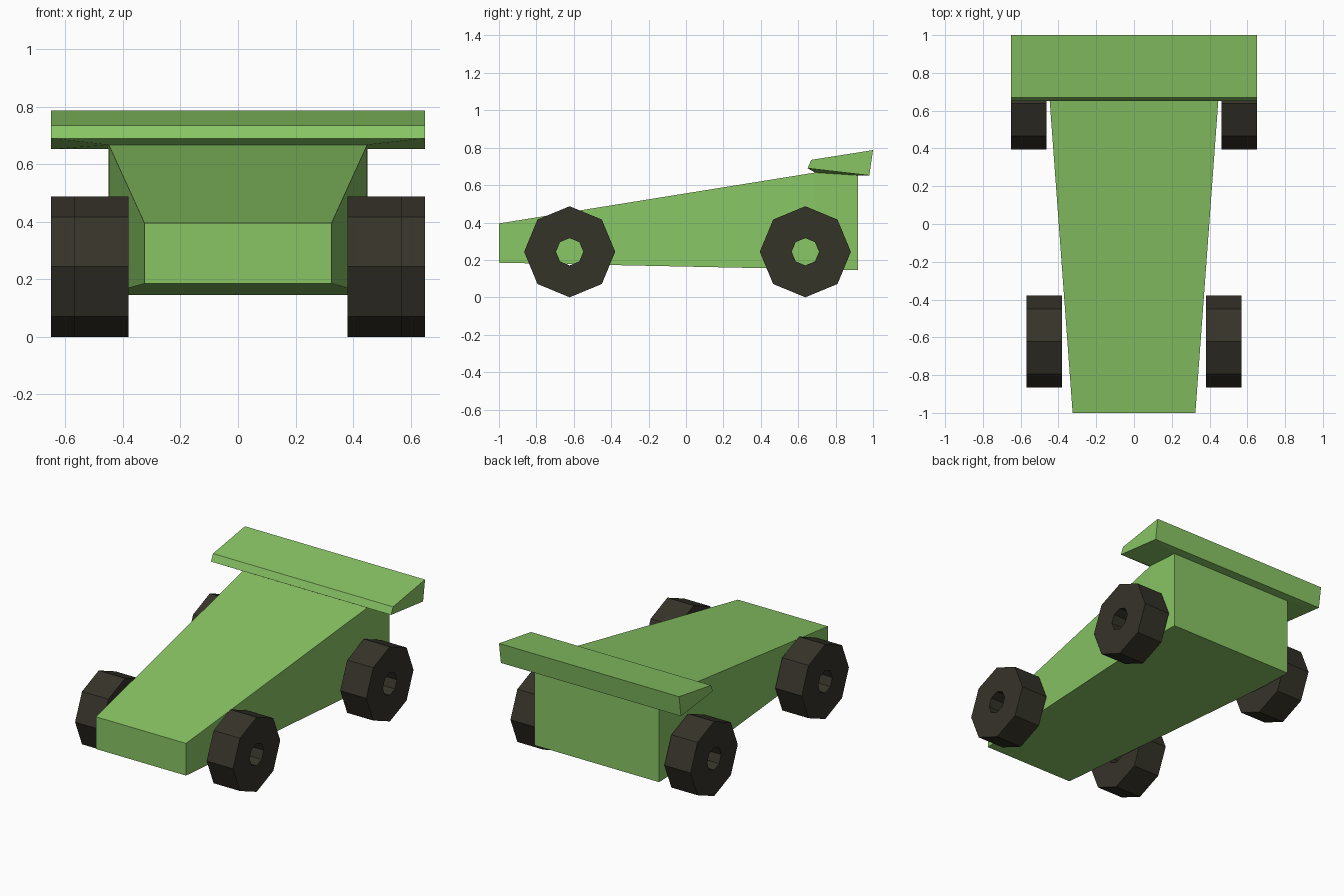
import bpy, bmesh
from math import cos, sin, pi

if "Cube" in bpy.data.objects:
    bpy.data.objects.remove(bpy.data.objects["Cube"])


def material(name, color):
    m = bpy.data.materials.new(name)
    m.diffuse_color = (*color, 1)
    m.use_nodes = True
    m.node_tree.nodes["Principled BSDF"].inputs["Base Color"].default_value = m.diffuse_color
    return m


GREEN = material("green_paint", (0.25, 0.56, 0.13))
RUBBER = material("dark_rubber", (0.036, 0.033, 0.022))


def make_object(name, verts, faces, mat, recalc=True):
    bm = bmesh.new()
    vs = [bm.verts.new(v) for v in verts]
    for f in faces:
        bm.faces.new([vs[i] for i in f])
    if recalc:
        bmesh.ops.recalc_face_normals(bm, faces=bm.faces)
    me = bpy.data.meshes.new(name)
    bm.to_mesh(me)
    bm.free()
    me.materials.append(mat)
    ob = bpy.data.objects.new(name, me)
    bpy.context.collection.objects.link(ob)
    return ob


# Wedge body: three cross-sections (y, half width, bottom, top)
sections = [(-1, 0.325, 0.185, 0.395), (0.69, 0.449, 0.15, 0.667), (0.92, 0.45, 0.145, 0.652)]
verts = []
for y, w, lo, hi in sections:
    verts += [(-w, y, lo), (w, y, lo), (w, y, hi), (-w, y, hi)]
faces = [(0, 1, 2, 3), (11, 10, 9, 8)]
for s in (0, 4):
    for i in range(4):
        j = (i + 1) % 4
        faces.append((s + i, s + 4 + i, s + 4 + j, s + j))
make_object("body", verts, faces, GREEN)

# Rear wing: side profile across the width, underside sloping down onto the body
profile = [(0.65, 0.69), (0.67, 0.735), (1.0, 0.787), (0.98, 0.652)]
verts = [(x, y, z) for x in (-0.65, 0.65) for y, z in profile]
verts += [(-0.449, 0.69, 0.667), (0.449, 0.69, 0.667), (0.45, 0.92, 0.652), (-0.45, 0.92, 0.652)]
faces = [(0, 1, 2, 3), (4, 5, 6, 7)]
faces += [(i, i + 1, i + 5, i + 4) for i in range(3)]
rim = (0, 4, 7, 3)
faces += [(rim[i], rim[(i + 1) % 4], 8 + (i + 1) % 4, 8 + i) for i in range(4)]
faces.append((8, 9, 10, 11))
make_object("rear_wing", verts, faces, GREEN)


# Eight-sided wheels with an open hub
def wheel(name, x0, x1, y, r=0.2435, hole=0.073, n=8):
    rings = [(x0, r), (x1, r), (x1, hole), (x0, hole)]
    verts = [(x, y + rr * sin(2 * pi * k / n), r + rr * cos(2 * pi * k / n))
             for x, rr in rings for k in range(n)]
    faces = []
    for a in range(4):
        b = (a + 1) % 4
        for k in range(n):
            l = (k + 1) % n
            faces.append((a * n + k, b * n + k, b * n + l, a * n + l))
    make_object(name, verts, faces, RUBBER)


for side, s in (("left", -1), ("right", 1)):
    wheel("front_wheel_" + side, s * 0.38, s * 0.57, -0.622)
    wheel("rear_wheel_" + side, s * 0.462, s * 0.65, 0.638)
